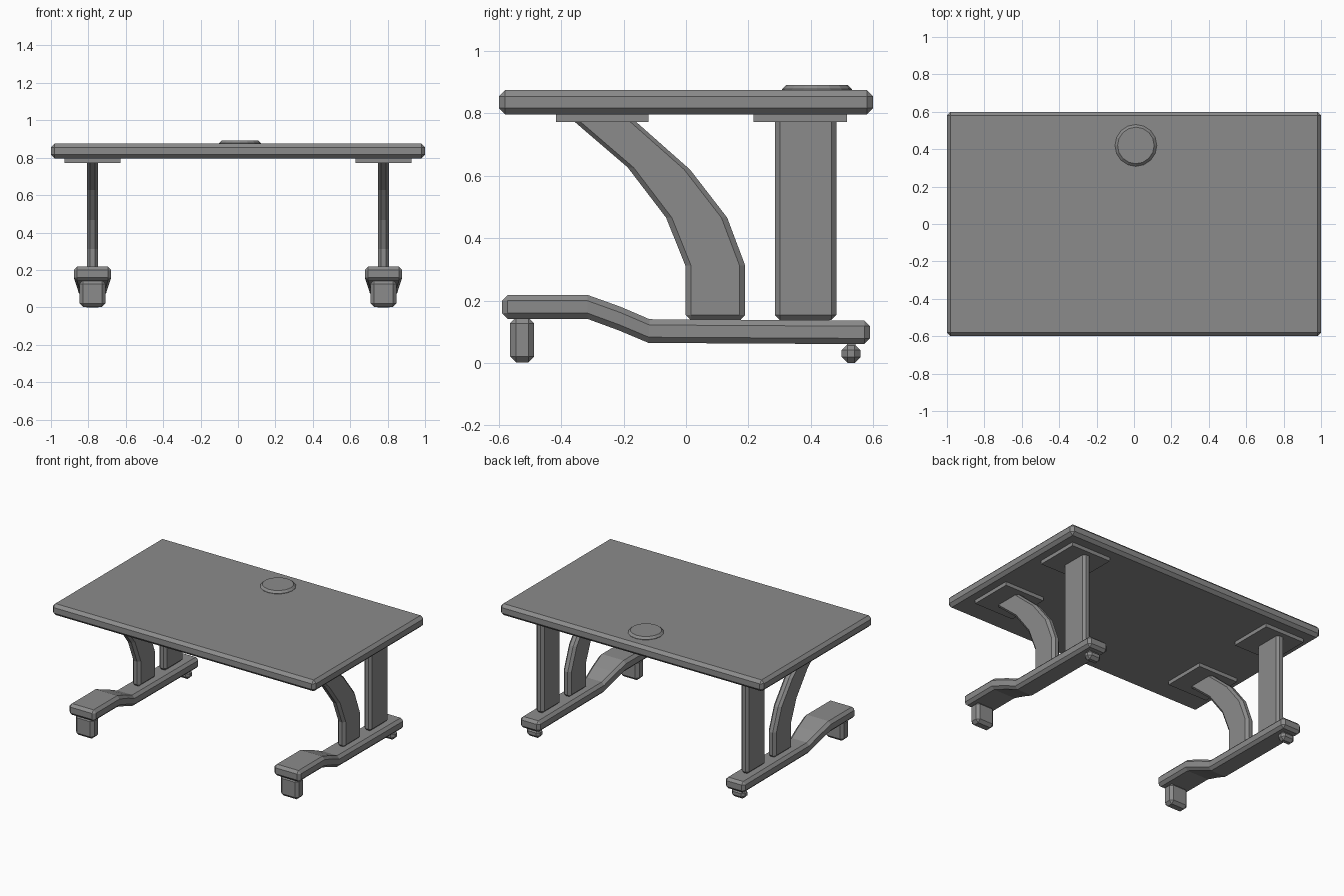
import bpy
import bmesh

cube = bpy.data.objects.get("Cube")
if cube:
    bpy.data.objects.remove(cube, do_unlink=True)

SIDE = 0.778  # distance of each leg frame from the centre

grey = bpy.data.materials.new("plain grey")
grey.use_nodes = True
colour = (0.8, 0.8, 0.8, 1)
colour = (0.26, 0.26, 0.26, 1)
grey.diffuse_color = colour
grey.node_tree.nodes["Principled BSDF"].inputs["Base Color"].default_value = colour


def finish(name, bm, bevel):
    """Turn a bmesh into an object with chamfered edges."""
    bmesh.ops.recalc_face_normals(bm, faces=bm.faces)
    mesh = bpy.data.meshes.new(name)
    bm.to_mesh(mesh)
    bm.free()
    mesh.materials.append(grey)
    obj = bpy.data.objects.new(name, mesh)
    bpy.context.collection.objects.link(obj)
    if bevel:
        mod = obj.modifiers.new("chamfer", "BEVEL")
        mod.width = bevel
        mod.segments = 1
        mod.limit_method = "ANGLE"
        mod.angle_limit = 0.7
    return obj


def loft(name, stations, x=0.0, bevel=0.0):
    """Join rectangles; each station is (point a, point b, half width) in y, z."""
    bm = bmesh.new()
    rings = []
    for (ya, za), (yb, zb), w in stations:
        rings.append([bm.verts.new(p) for p in (
            (x - w, ya, za), (x + w, ya, za), (x + w, yb, zb), (x - w, yb, zb))])
    for r, s in zip(rings, rings[1:]):
        for i in range(4):
            j = (i + 1) % 4
            bm.faces.new((r[i], r[j], s[j], s[i]))
    bm.faces.new(rings[0])
    bm.faces.new(rings[-1])
    return finish(name, bm, bevel)


def box(name, x, w, y0, y1, z0, z1, bevel=0.0):
    return loft(name, [((y0, z0), (y1, z0), w), ((y0, z1), (y1, z1), w)], x, bevel)


# Table top
box("table_top", 0, 1.0, -0.6, 0.6, 0.797, 0.875, 0.02)

# Round cable cover: short rim below a sloped edge
bm = bmesh.new()
cover = bmesh.ops.create_cone(bm, cap_ends=True, segments=16,
                              radius1=0.112, radius2=0.112, depth=0.03)
bmesh.ops.translate(bm, verts=cover["verts"], vec=(0.01, 0.42, 0.877))
finish("cable_cover", bm, 0.014)

# Profiles of the foot beam and the curved support
beam = [((-0.59, 0.141), (-0.59, 0.218), 0.1),
        ((-0.316, 0.141), (-0.316, 0.218), 0.1),
        ((-0.215, 0.104), (-0.21, 0.18), 0.088),
        ((-0.12, 0.064), (-0.117, 0.14), 0.075),
        ((0.59, 0.06), (0.59, 0.136), 0.075)]
curve = [((-0.002, 0.138), (0.19, 0.138), 0.029),
         ((-0.002, 0.312), (0.19, 0.312), 0.029),
         ((-0.064, 0.466), (0.132, 0.466), 0.029),
         ((-0.187, 0.627), (0.013, 0.62), 0.029),
         ((-0.385, 0.797), (-0.187, 0.797), 0.029)]

# Leg frames on both sides
for side, x in (("left", SIDE), ("right", -SIDE)):
    loft(side + "_foot_beam", beam, x, 0.018)
    loft(side + "_curved_support", curve, x, 0.016)
    box(side + "_post", x, 0.029, 0.285, 0.483, 0.138, 0.797, 0.016)
    box(side + "_front_plate", x, 0.15, -0.417, -0.12, 0.772, 0.799)
    box(side + "_back_plate", x, 0.15, 0.217, 0.517, 0.772, 0.799)
    box(side + "_front_foot", x, 0.069, -0.565, -0.487, 0.002, 0.145, 0.019)
    box(side + "_back_foot", x, 0.05, 0.499, 0.56, 0.0, 0.06, 0.019)
    box(side + "_back_foot_neck", x, 0.035, 0.516, 0.543, 0.045, 0.07)
